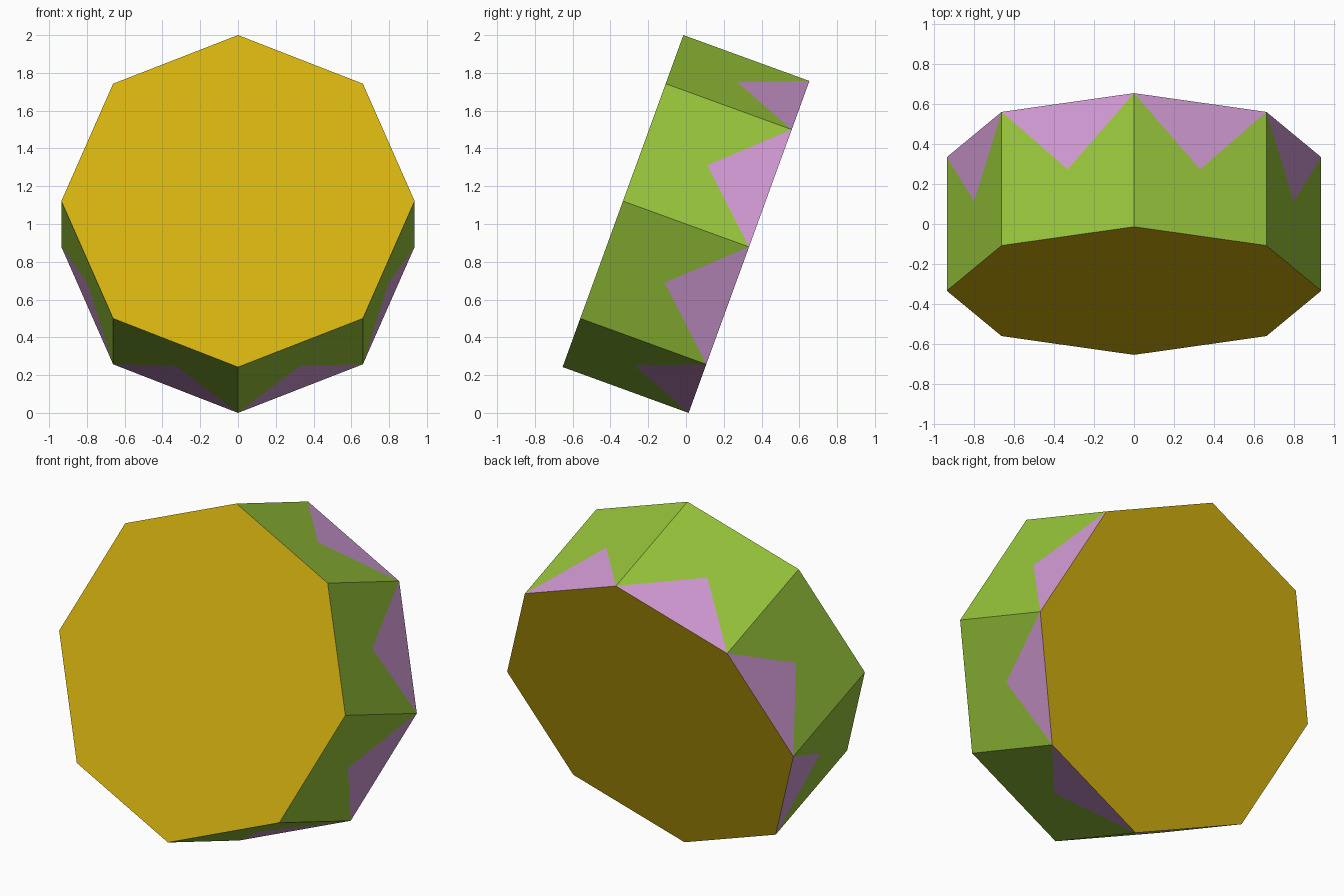
import bpy, bmesh, math
from mathutils import Matrix, Vector

if "Cube" in bpy.data.objects:
    bpy.data.objects.remove(bpy.data.objects["Cube"])

SIDES = 8
RADIUS = 0.935
DEPTH = 0.71
TILT = math.radians(-20)


def material(name, color):
    m = bpy.data.materials.new(name)
    m.diffuse_color = (*color, 1)
    m.use_nodes = True
    m.node_tree.nodes["Principled BSDF"].inputs["Base Color"].default_value = m.diffuse_color
    return m


yellow = material("yellow", (0.658, 0.445, 0.005))
green = material("green", (0.305, 0.546, 0.042))
pink = material("pink", (0.631, 0.319, 0.645))

# Octagonal rings for the front and back ends, with a corner at the top
bm = bmesh.new()


def ring(y):
    angles = [2 * math.pi * i / SIDES for i in range(SIDES)]
    return [bm.verts.new((RADIUS * math.sin(a), y, RADIUS * math.cos(a)))
            for a in angles]


front, back = ring(-DEPTH / 2), ring(DEPTH / 2)

# Yellow end caps
bm.faces.new(front)
bm.faces.new(back[::-1])

# Sides: green panel with a pink triangle from the back edge to the middle
for i in range(SIDES):
    f1, f2 = front[i], front[(i + 1) % SIDES]
    b1, b2 = back[i], back[(i + 1) % SIDES]
    mid = bm.verts.new(sum((v.co for v in (f1, f2, b1, b2)), Vector()) / 4)
    bm.faces.new((f1, f2, b2, mid, b1)).material_index = 1
    bm.faces.new((b1, mid, b2)).material_index = 2

# Lean the drum back so the front looks slightly upward
bmesh.ops.recalc_face_normals(bm, faces=bm.faces[:])
bm.transform(Matrix.Translation((0, 0, 1)) @ Matrix.Rotation(TILT, 4, 'X'))

mesh = bpy.data.meshes.new("octagonal_drum")
bm.to_mesh(mesh)
bm.free()
for m in (yellow, green, pink):
    mesh.materials.append(m)
drum = bpy.data.objects.new("octagonal_drum", mesh)
bpy.context.collection.objects.link(drum)
